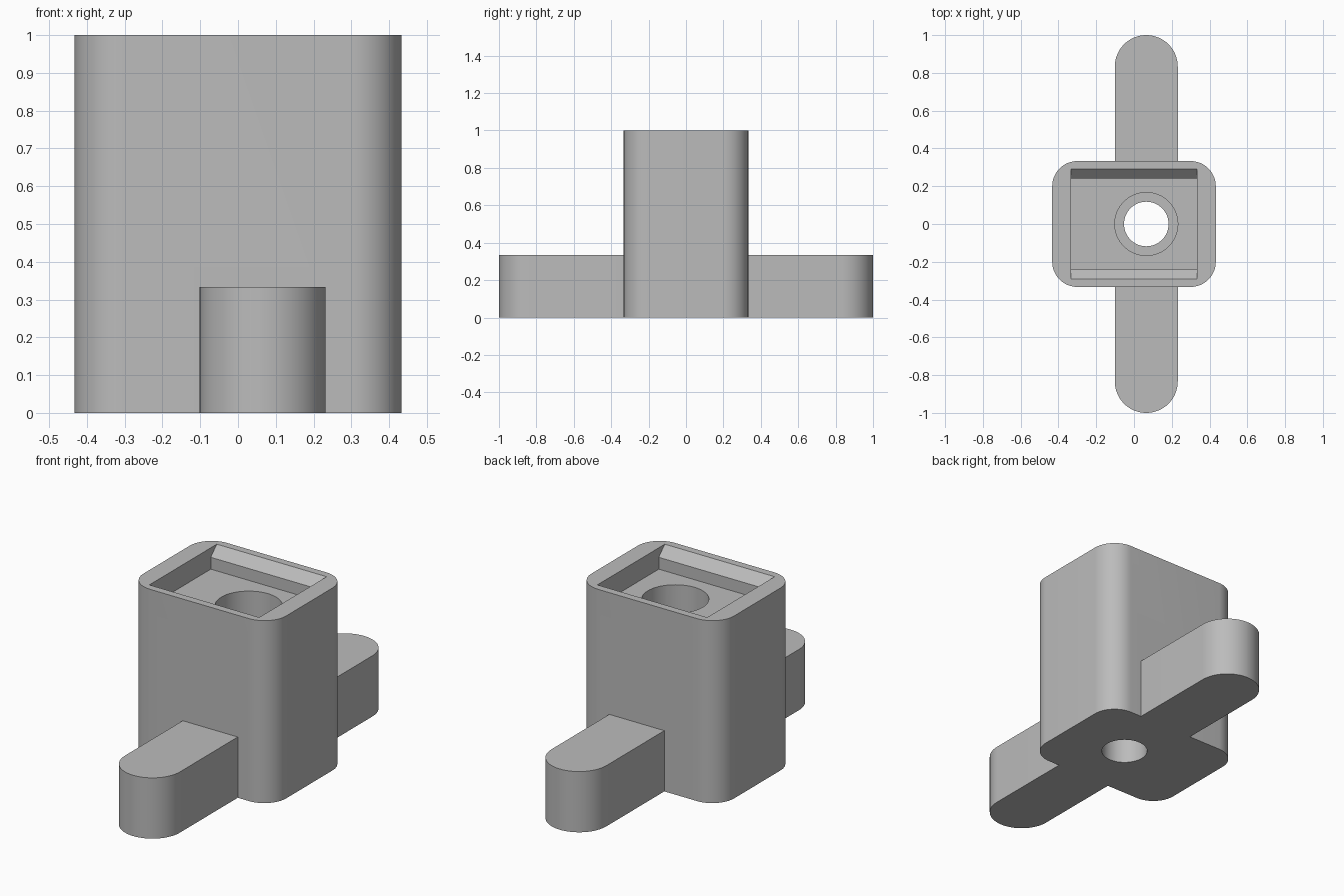
import bpy
import bmesh
import math

if "Cube" in bpy.data.objects:
    bpy.data.objects.remove(bpy.data.objects["Cube"], do_unlink=True)

grey = bpy.data.materials.new("plain grey")
grey.use_nodes = True
colour = (0.5, 0.5, 0.5, 1)
grey.diffuse_color = colour
grey.node_tree.nodes["Principled BSDF"].inputs["Base Color"].default_value = colour

HOLE_X = 0.065
FLOOR = 0.883


def make_object(name, bm):
    bmesh.ops.recalc_face_normals(bm, faces=bm.faces[:])
    mesh = bpy.data.meshes.new(name)
    bm.to_mesh(mesh)
    bm.free()
    mesh.materials.append(grey)
    obj = bpy.data.objects.new(name, mesh)
    bpy.context.collection.objects.link(obj)
    return obj


def rounded_block(name, half_x, half_y, radius, z0, z1, centre_x=0, steps=16):
    """Upright prism with rounded corners."""
    bm = bmesh.new()
    outline = []
    for corner, (sx, sy) in enumerate([(1, 1), (-1, 1), (-1, -1), (1, -1)]):
        for i in range(steps + 1):
            a = (corner + i / steps) * math.pi / 2
            x = centre_x + sx * (half_x - radius) + radius * math.cos(a)
            y = sy * (half_y - radius) + radius * math.sin(a)
            outline.append(bm.verts.new((x, y, z0)))
    bmesh.ops.remove_doubles(bm, verts=outline, dist=0.0001)
    face = bm.faces.new([v for v in outline if v.is_valid])
    up = bmesh.ops.extrude_face_region(bm, geom=[face])["geom"]
    top = [v for v in up if isinstance(v, bmesh.types.BMVert)]
    bmesh.ops.translate(bm, verts=top, vec=(0, 0, z1 - z0))
    return make_object(name, bm)


def cylinder(name, radius, z0, z1):
    return rounded_block(name, radius, radius, radius, z0, z1, HOLE_X)


def prism_along_x(name, half_x, profile):
    """Extrude a y-z profile along x."""
    bm = bmesh.new()
    face = bm.faces.new([bm.verts.new((-half_x, y, z)) for y, z in profile])
    side = bmesh.ops.extrude_face_region(bm, geom=[face])["geom"]
    verts = [v for v in side if isinstance(v, bmesh.types.BMVert)]
    bmesh.ops.translate(bm, verts=verts, vec=(2 * half_x, 0, 0))
    return make_object(name, bm)


def combine(target, tool, operation):
    mod = target.modifiers.new(tool.name, "BOOLEAN")
    mod.object = tool
    mod.operation = operation
    mod.solver = "EXACT"
    bpy.context.view_layer.objects.active = target
    bpy.ops.object.modifier_apply(modifier=mod.name)
    bpy.data.objects.remove(tool, do_unlink=True)


# Main block with the long mounting arm running through its foot
body = rounded_block("mounting_block", 0.433, 0.333, 0.133, 0, 1)
arm = rounded_block("mounting_arm", 0.1667, 1, 0.1666, 0, 0.333, HOLE_X)
combine(body, arm, "UNION")

# Top pocket, chamfered along its two long edges
half = [(0.24, FLOOR), (0.24, 0.948), (0.292, 1), (0.292, 1.1)]
pocket = prism_along_x("pocket_cutter", 0.333,
                       half + [(-y, z) for y, z in reversed(half)])
combine(body, pocket, "DIFFERENCE")

# Stepped screw hole
combine(body, cylinder("counterbore_cutter", 0.167, 0.333, 0.95), "DIFFERENCE")
combine(body, cylinder("hole_cutter", 0.118, -0.1, 0.5), "DIFFERENCE")

bpy.ops.object.select_all(action="DESELECT")
body.select_set(True)
bpy.context.view_layer.objects.active = body
bpy.ops.object.shade_smooth_by_angle(angle=math.radians(30))
